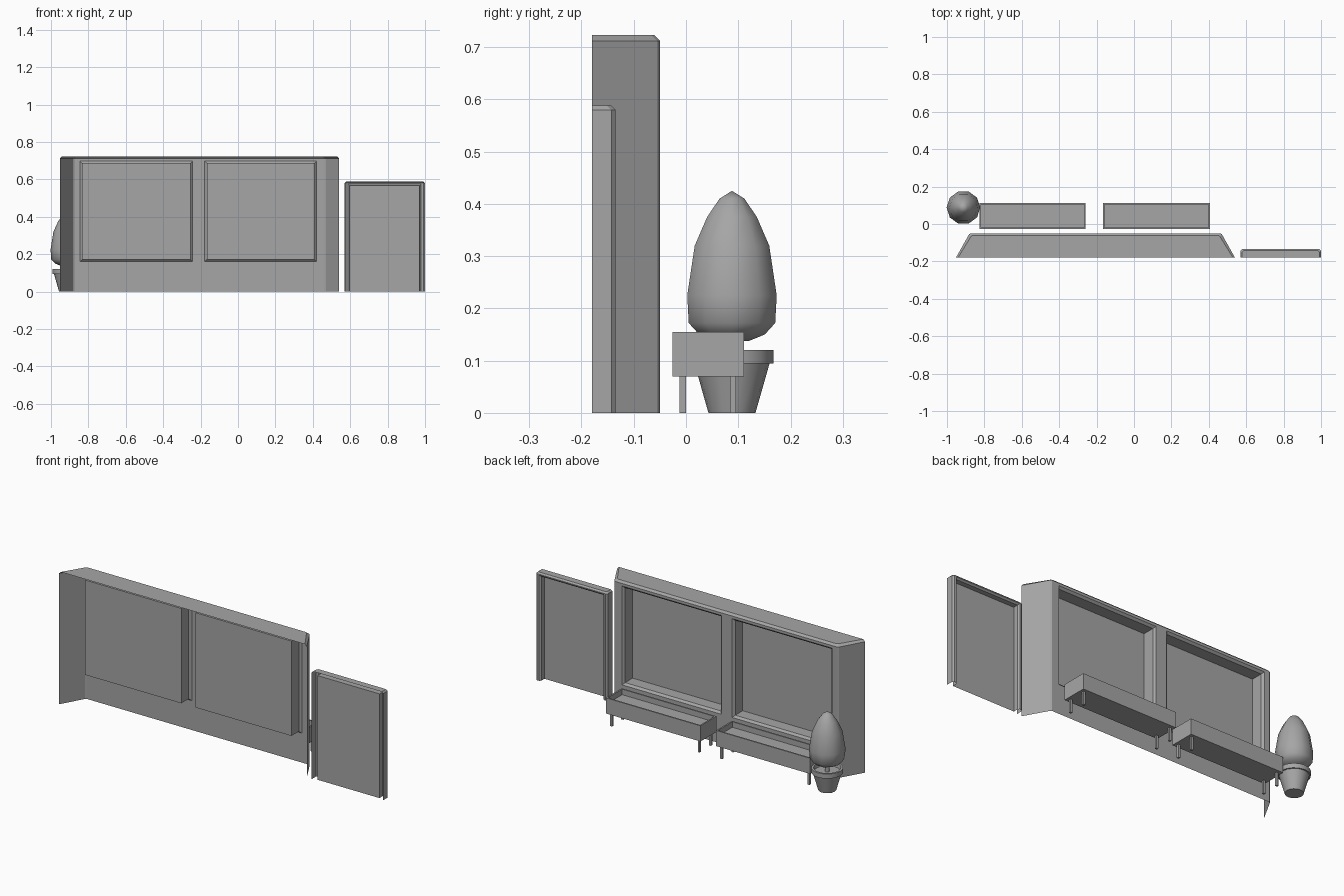
import bpy, bmesh, math

if "Cube" in bpy.data.objects:
    bpy.data.objects.remove(bpy.data.objects["Cube"])

GREY = (0.38, 0.38, 0.38, 1)
grey = bpy.data.materials.new("plain grey")
grey.use_nodes = True
grey.diffuse_color = GREY
grey.node_tree.nodes["Principled BSDF"].inputs["Base Color"].default_value = GREY

BACK = -0.18


def finish(name, bm, smooth=None):
    bmesh.ops.remove_doubles(bm, verts=bm.verts, dist=1e-5)
    mesh = bpy.data.meshes.new(name)
    bm.to_mesh(mesh)
    bm.free()
    mesh.materials.append(grey)
    obj = bpy.data.objects.new(name, mesh)
    bpy.context.collection.objects.link(obj)
    if smooth:
        bpy.ops.object.select_all(action="DESELECT")
        obj.select_set(True)
        bpy.context.view_layer.objects.active = obj
        bpy.ops.object.shade_smooth_by_angle(angle=math.radians(smooth))
    return obj


def face(bm, points):
    bm.faces.new([bm.verts.new(p) for p in points])


def rect(x0, x1, z0, z1, y):
    # Counter-clockwise seen from +y; the first edge is the bottom one
    return [(x1, y, z0), (x0, y, z0), (x0, y, z1), (x1, y, z1)]


def recess(bm, x0, x1, z0, z1, y, depth, c, sill):
    # Chamfered opening, straight reveal and back pane
    low = z0 + c if sill else z0
    rings = [rect(x0, x1, z0, z1, y),
             rect(x0 + c, x1 - c, low, z1 - c, y - c),
             rect(x0 + c, x1 - c, low, z1 - c, y - depth)]
    for a, b in zip(rings, rings[1:]):
        for i in range(0 if sill else 1, 4):
            j = (i + 1) % 4
            face(bm, [a[i], a[j], b[j], b[i]])
    face(bm, rings[-1])


def facade(name, profile, height, c, z_range, openings, depth, sill):
    # Open-backed shell: sides, chamfered top and a face pierced by recesses
    bm = bmesh.new()
    mid = (profile[0][0] + profile[-1][0]) / 2
    upper = [(x + math.copysign(c, mid - x), y if y == BACK else y - c)
             for x, y in profile]
    z1 = height - c
    front = len(profile) // 2 - 1
    for i in range(len(profile) - 1):
        (ax, ay), (bx, by) = profile[i], profile[i + 1]
        (cx, cy), (dx, dy) = upper[i], upper[i + 1]
        if i != front:
            face(bm, [(bx, by, 0), (ax, ay, 0), (ax, ay, z1), (bx, by, z1)])
        face(bm, [(bx, by, z1), (ax, ay, z1), (cx, cy, height), (dx, dy, height)])
    face(bm, [(x, y, height) for x, y in reversed(upper)])
    # Front face as a grid of strips around the openings
    y = profile[front][1]
    xs = sorted([profile[front][0], profile[front + 1][0]]
                + [x for o in openings for x in o])
    zs = sorted({0, *z_range, z1})
    for i in range(len(xs) - 1):
        for z0, zt in zip(zs, zs[1:]):
            if not ((xs[i], xs[i + 1]) in openings and (z0, zt) == z_range):
                face(bm, rect(xs[i], xs[i + 1], z0, zt, y))
    for x0, x1 in openings:
        recess(bm, x0, x1, *z_range, y, depth, c, sill)
    return finish(name, bm)


# Shop wall with two display windows
facade("shop_wall",
       [(-0.952, BACK), (-0.882, -0.055), (-0.874, -0.05),
        (0.462, -0.05), (0.47, -0.055), (0.54, BACK)],
       0.723, 0.011, (0.16, 0.698),
       [(-0.845, -0.243), (-0.178, 0.42)], 0.075, True)

# Door with a shallow frame
facade("door",
       [(0.57, BACK), (0.57, -0.143), (0.578, -0.135),
        (0.992, -0.135), (1.0, -0.143), (1.0, BACK)],
       0.588, 0.008, (0, 0.575), [(0.589, 0.979)], 0.035, False)


def box(bm, x0, x1, y0, y1, z0, z1):
    made = bmesh.ops.create_cube(bm, size=1)["verts"]
    for v in made:
        v.co = ((x0 + x1) / 2 + v.co.x * (x1 - x0),
                (y0 + y1) / 2 + v.co.y * (y1 - y0),
                (z0 + z1) / 2 + v.co.z * (z1 - z0))
    return made


# Flower boxes: hollow trough on four square legs
def flower_box(name, x0, x1):
    y0, y1, z0, z1 = -0.026, 0.111, 0.07, 0.155
    bm = bmesh.new()
    box(bm, x0, x1, y0, y1, z0, z1)
    top = max(bm.faces, key=lambda f: f.calc_center_median().z)
    bmesh.ops.inset_region(bm, faces=[top], thickness=0.011)
    sunk = bmesh.ops.extrude_discrete_faces(bm, faces=[top])["faces"][0]
    bmesh.ops.translate(bm, verts=sunk.verts, vec=(0, 0, -0.03))
    finish(name, bm)
    bm = bmesh.new()
    for x in (x0 + 0.021, x1 - 0.021):
        for y in (-0.006, 0.09):
            box(bm, x - 0.006, x + 0.006, y - 0.006, y + 0.006, 0, z0)
    finish(name + "_legs", bm)


flower_box("right_flower_box", -0.825, -0.258)
flower_box("left_flower_box", -0.165, 0.405)


# Potted tree, turned from profiles of (radius, height)
def turned(name, profile, sides, angle):
    bm = bmesh.new()
    cx, cy = -0.912, 0.088
    verts = [bm.verts.new((cx + r, cy, z)) for r, z in profile]
    edges = [bm.edges.new(pair) for pair in zip(verts, verts[1:])]
    bmesh.ops.spin(bm, geom=verts + edges, cent=(cx, cy, 0), axis=(0, 0, 1),
                   angle=math.tau, steps=sides)
    bmesh.ops.remove_doubles(bm, verts=bm.verts, dist=1e-5)
    bmesh.ops.recalc_face_normals(bm, faces=bm.faces)
    finish(name, bm, angle)


turned("pot", [(0, 0), (0.045, 0), (0.072, 0.095), (0.079, 0.095),
               (0.079, 0.12), (0.068, 0.12), (0.064, 0.1), (0, 0.1)], 16, 40)
turned("trunk", [(0.012, 0.1), (0.012, 0.15)], 8, 50)
turned("foliage", [(0, 0.135), (0.035, 0.138), (0.066, 0.15), (0.087, 0.172),
                   (0.09, 0.225), (0.075, 0.32), (0.05, 0.375),
                   (0.025, 0.41), (0, 0.425)], 10, 60)
